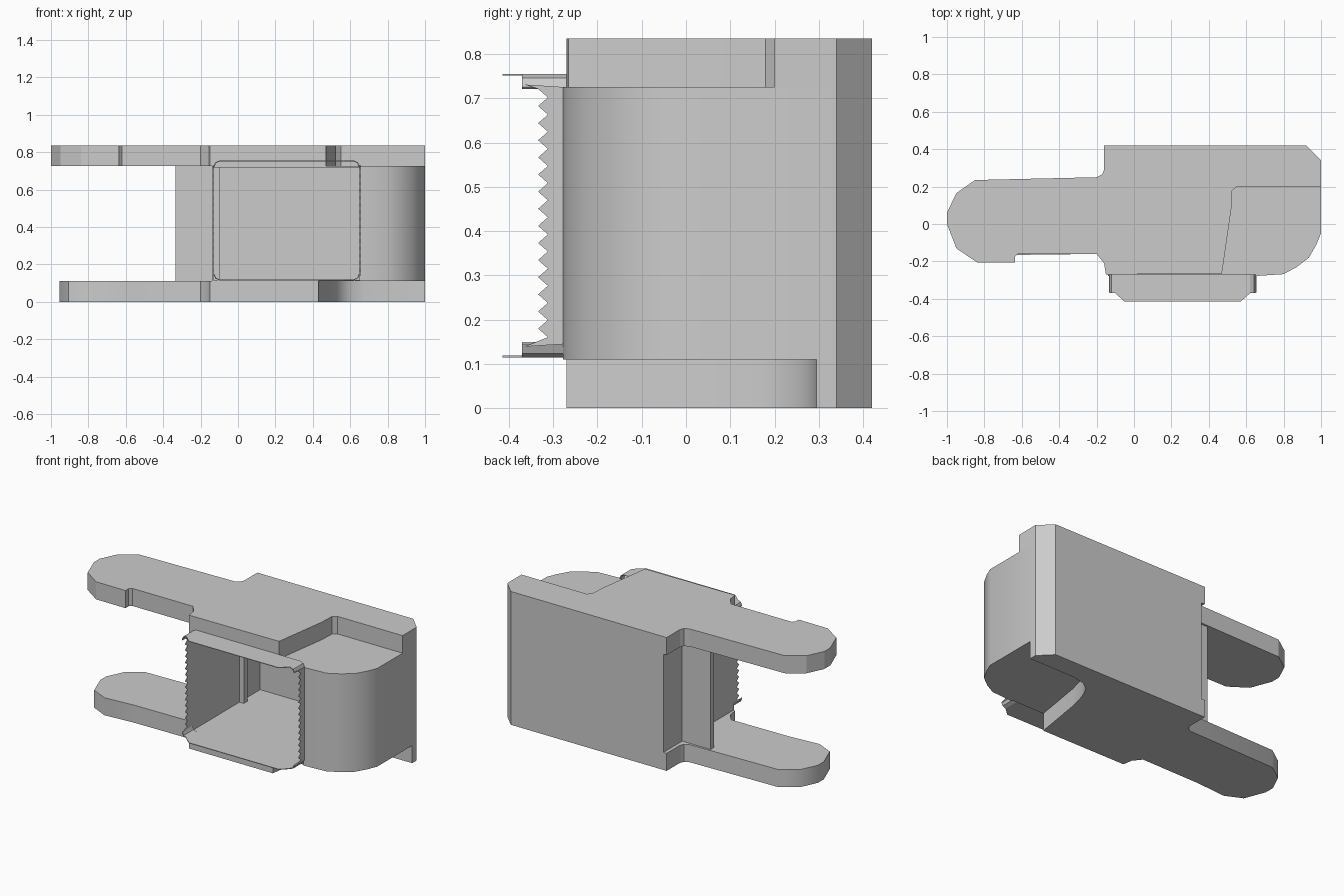
import bpy
import bmesh
import math
from mathutils import Vector

cube = bpy.data.objects.get("Cube")
if cube:
    bpy.data.objects.remove(cube, do_unlink=True)

grey = bpy.data.materials.new("plain grey")
grey.use_nodes = True
tone = (0.6, 0.6, 0.6, 1)
grey.diffuse_color = tone
grey.node_tree.nodes["Principled BSDF"].inputs["Base Color"].default_value = tone


def prism(name, points, start, end, axis="z", smooth=0):
    """Extrude a 2D outline along an axis: (x, y) for z, (y, z) for x, (x, z) for y."""
    place = {"z": lambda a, b, t: (a, b, t),
             "x": lambda a, b, t: (t, a, b),
             "y": lambda a, b, t: (a, t, b)}[axis]
    bm = bmesh.new()
    face = bm.faces.new([bm.verts.new(place(a, b, start)) for a, b in points])
    move = Vector(place(0, 0, end - start))
    out = bmesh.ops.extrude_face_region(bm, geom=[face], use_keep_orig=True)
    moved = [g for g in out["geom"] if isinstance(g, bmesh.types.BMVert)]
    bmesh.ops.translate(bm, verts=moved, vec=move)
    bmesh.ops.recalc_face_normals(bm, faces=bm.faces)
    mesh = bpy.data.meshes.new(name)
    bm.to_mesh(mesh)
    bm.free()
    mesh.materials.append(grey)
    obj = bpy.data.objects.new(name, mesh)
    bpy.context.collection.objects.link(obj)
    if smooth:
        bpy.ops.object.select_all(action="DESELECT")
        obj.select_set(True)
        bpy.context.view_layer.objects.active = obj
        bpy.ops.object.shade_smooth_by_angle(angle=math.radians(smooth))
    return obj


# Main levels
LOW, HIGH, TOP = 0.11, 0.725, 0.835
LEFT, RIGHT = -0.13, 0.65

# Shared outline pieces
back_edge = [(-0.2, 0.25), (-0.17, 0.265), (-0.16, 0.29), (-0.16, 0.42),
             (0.92, 0.42), (1, 0.34)]
front_edge = [(-0.15, -0.27), (-0.16, -0.21), (-0.2, -0.16)]
arm_tip = [(-0.84, -0.205), (-0.95, -0.13), (-1, 0), (-1, 0.06),
           (-0.95, 0.165), (-0.85, 0.235)]

# Top plate with arm
top_cut = [(1, 0.2), (0.55, 0.2), (0.525, 0.18), (0.52, 0.08), (0.47, -0.265)]
arm_notch = [(-0.62, -0.16), (-0.635, -0.175), (-0.635, -0.207)]
prism("top_plate", back_edge + top_cut + front_edge + arm_notch + arm_tip,
      HIGH, TOP)

# Bottom plate with arm and curved relief
low_cut = [(1, 0.295), (0.68, 0.293), (0.6, 0.275), (0.545, 0.235),
           (0.51, 0.16), (0.48, 0.04), (0.43, -0.27)]
low_tip = [(x + 0.045, y) for x, y in arm_tip]
low_tip[0] = (-0.8, -0.18)
prism("bottom_plate", back_edge + low_cut + front_edge + [(-0.6, -0.165)] + low_tip,
      0, LOW, smooth=35)

# Housing: thin left wall and back wall joined to the rounded right block
nose = [(0.8, -0.268), (0.87, -0.23), (0.935, -0.18), (0.975, -0.11), (1, -0.05)]
chamfer = [(1, 0.34), (0.92, 0.42)]
shell = [(RIGHT, -0.278)] + nose + chamfer + [
    (LEFT - 0.008, 0.42), (LEFT - 0.008, -0.278), (LEFT, -0.278),
    (LEFT, 0.405), (RIGHT, 0.405)]
prism("housing_walls", shell, LOW, HIGH, smooth=38)

# Housing lid and floor
cover = [(LEFT, -0.275)] + nose + chamfer + [(LEFT, 0.42)]
prism("housing_lid", cover, HIGH - 0.008, HIGH)
prism("housing_floor", cover, LOW, LOW + 0.006)

# Upright fin beside the housing
prism("side_fin", [(-0.335, 0.2), (-0.1, 0.2), (-0.1, 0.235), (-0.335, 0.235)],
      LOW, HIGH)

# Front collar: flat lips above and below
Z0, Z1, R = 0.115, 0.755, 0.03
lip = [(LEFT + R, -0.27), (LEFT + R, -0.37), (-0.05, -0.415), (0.57, -0.415),
       (RIGHT - R, -0.37), (RIGHT - R, -0.27)]
prism("collar_top_lip", lip, Z1 - 0.004, Z1)
prism("collar_bottom_lip", lip, Z0, Z0 + 0.004)

# Collar corners
for side, x, d in (("left", LEFT, 1), ("right", RIGHT, -1)):
    for level, z, u in (("bottom", Z0, 1), ("top", Z1, -1)):
        outer = [(x + d * R, z), (x + d * R * 0.3, z + u * R * 0.3), (x, z + u * R)]
        inner = [(a + d * 0.004, b + u * 0.004) for a, b in reversed(outer)]
        prism(f"collar_{level}_{side}_corner", outer + inner, -0.37, -0.27, "y")

# Toothed collar sides
TEETH = 15
low, high = Z0 + R, Z1 - R
step = (high - low) / TEETH
saw = [(-0.27, low), (-0.365, low - 0.006), (-0.335, low + 0.006)]
for i in range(TEETH):
    saw += [(-0.312, low + (i + 0.4) * step), (-0.334, low + (i + 0.9) * step)]
saw += [(-0.365, high + 0.006), (-0.27, high)]
prism("collar_left_teeth", saw, LEFT - 0.004, LEFT, "x")
prism("collar_right_teeth", saw, RIGHT, RIGHT + 0.004, "x")
